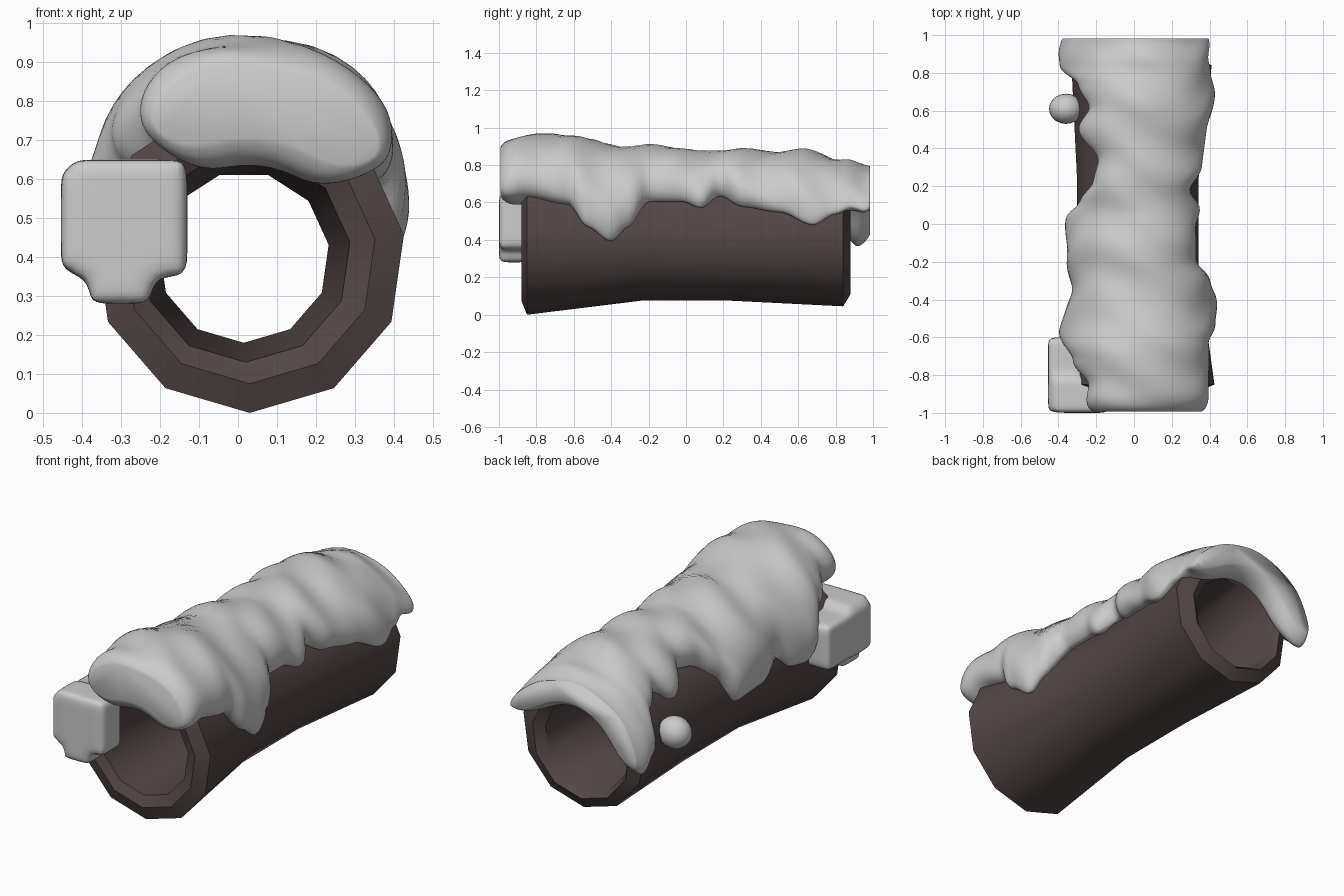
import bpy, bmesh
from math import sin, cos, pi, acos, copysign
from mathutils import Vector

if "Cube" in bpy.data.objects:
    bpy.data.objects.remove(bpy.data.objects["Cube"])

CX, CZ = 0.03, 0.40


def interp(table, y):
    """Smooth interpolation through (position, value) pairs."""
    if y <= table[0][0]:
        return table[0][1]
    for (a, va), (b, vb) in zip(table, table[1:]):
        if y <= b:
            t = (y - a) / (b - a)
            t = t * t * (3 - 2 * t)
            return va + (vb - va) * t
    return table[-1][1]


def loft(name, rings, close_loop=False):
    """Skin closed rings; join last to first, or cap both ends."""
    bm = bmesh.new()
    rows = [[bm.verts.new(p) for p in r] for r in rings]
    n = len(rows[0])
    pairs = list(zip(rows, rows[1:]))
    if close_loop:
        pairs.append((rows[-1], rows[0]))
    for r, s in pairs:
        for i in range(n):
            j = (i + 1) % n
            bm.faces.new((r[i], r[j], s[j], s[i]))
    if not close_loop:
        bm.faces.new(rows[0])
        bm.faces.new(rows[-1])
    bmesh.ops.recalc_face_normals(bm, faces=bm.faces)
    me = bpy.data.meshes.new(name)
    bm.to_mesh(me)
    bm.free()
    ob = bpy.data.objects.new(name, me)
    bpy.context.collection.objects.link(ob)
    return ob


def smooth(ob, angle):
    bpy.ops.object.select_all(action='DESELECT')
    ob.select_set(True)
    bpy.context.view_layer.objects.active = ob
    bpy.ops.object.shade_smooth_by_angle(angle=angle)


# Hollow log: eleven-sided tube, flared ends, bevelled rims (y, centre x, centre z, radius)
profile = [(-0.85, .03, .40, .40), (-0.24, .02, .40, .325), (0.24, .02, .40, .325),
           (0.84, .04, .42, .375), (0.88, .03, .41, .30), (0.84, .02, .40, .26),
           (0.24, .015, .40, .22), (-0.24, .015, .40, .22), (-0.85, .02, .40, .27),
           (-0.88, .03, .40, .325)]
rings = []
for y, cx, cz, r in profile:
    rings.append([(cx + r * sin(2 * pi * i / 11), y, cz - r * cos(2 * pi * i / 11))
                  for i in range(11)])
log = loft("hollow_log", rings, True)
bark = bpy.data.materials.new("bark")
bark.diffuse_color = (0.085, 0.062, 0.06, 1)
bark.use_nodes = True
bark.node_tree.nodes["Principled BSDF"].inputs["Base Color"].default_value = bark.diffuse_color
log.data.materials.append(bark)
smooth(log, 0.75)

# Snow blanket: lower edge heights on each side, and crest height, along the log
right_edge = [(-1, .62), (-.85, .64), (-.63, .60), (-.53, .47), (-.4, .39), (-.31, .47),
              (-.2, .61), (-.02, .61), (.08, .57), (.18, .645), (.3, .58), (.5, .55),
              (.68, .48), (.8, .54), (.88, .57), (1, .52)]
left_edge = [(-1, .70), (-.85, .72), (-.72, .64), (-.55, .42), (-.45, .43), (-.35, .51),
             (-.22, .42), (.03, .41), (.11, .58), (.22, .66), (.35, .68), (.5, .60),
             (.62, .68), (.74, .63), (.84, .43), (.92, .36), (1, .38)]
crest = [(-1, .95), (-.68, .97), (-.3, .905), (-.15, .91), (.1, .875), (.27, .89),
         (.43, .875), (.62, .885), (.85, .83), (1, .79)]
log_radius = [(-.85, .395), (-.24, .33), (.24, .33), (.85, .385)]
N, ROWS = 72, 110


def edge_angle(z, r):
    return acos(max(-1, min(1, (z - CZ) / r)))


rings = []
for k in range(ROWS + 1):
    s = -cos(pi * k / ROWS)
    y = 0.01 * (s < 0) * -s + 0.985 * (0.55 * s + 0.45 * (2 * k / ROWS - 1)) - 0.01 * (s < 0) * -2 * s
    # rounded ends
    d = max(0, abs(y) - 0.86) / 0.14
    e = max(0.0, 1 - d ** 3) ** 0.5
    r0 = interp(log_radius, y) + 0.01
    inner = 0.29 if abs(y) < 0.86 else 0.235
    al = edge_angle(interp(left_edge, y), r0)
    ar = edge_angle(interp(right_edge, y), r0)
    mid, half = (ar - al) / 2, (ar + al) / 2 * (0.8 + 0.2 * e)
    top = interp(crest, y) - CZ - r0
    ring = []
    for i in range(N):
        t = 2 * pi * i / N
        u = copysign(abs(cos(t)) ** 0.8, cos(t))
        a = mid + half * u
        bulge = max(0, 1 - abs(u) ** 5) ** 0.5
        if sin(t) >= 0:
            side = 0.05 + 0.012 * sin(9 * y + 4 * a)
            thick = side + (top - side) * max(0, cos(a)) ** 1.2
            thick += 0.008 * sin(22 * y + 3 * sin(3 * a)) * bulge
            r = r0 + thick * bulge
        else:
            r = r0 - (r0 - inner) * bulge
        core = r0 + 0.01
        r = core + (r - core) * (0.35 + 0.65 * e)
        ring.append((CX + r * sin(a), y, CZ + r * cos(a)))
    rings.append(ring)
snow = loft("snow_blanket", rings)
relax = snow.modifiers.new("relax", 'SMOOTH')
relax.factor = 0.5
relax.iterations = 3
smooth(snow, 3.1)


# Loose snow lumps: overlapping boxes melted together
def lump(name, boxes, voxel, steps):
    bm = bmesh.new()
    for lo, hi in boxes:
        lo, hi = Vector(lo), Vector(hi)
        vs = bmesh.ops.create_cube(bm, size=1)["verts"]
        for v in vs:
            v.co = (lo + hi) / 2 + v.co * (hi - lo)
    me = bpy.data.meshes.new(name)
    bm.to_mesh(me)
    bm.free()
    ob = bpy.data.objects.new(name, me)
    bpy.context.collection.objects.link(ob)
    rm = ob.modifiers.new("melt", 'REMESH')
    rm.mode = 'VOXEL'
    rm.voxel_size = voxel
    rm.use_smooth_shade = True
    sm = ob.modifiers.new("soften", 'SMOOTH')
    sm.factor = 0.5
    sm.iterations = steps
    return ob


lump("rim_snow_lump", [((-.42, -1.0, .35), (-.13, -.82, .65)),
                       ((-.38, -1.0, .28), (-.22, -.84, .40)),
                       ((-.455, -.99, .37), (-.28, -.60, .62))], 0.018, 14)

# Small round lump stuck to the left side
bpy.ops.mesh.primitive_uv_sphere_add(segments=20, ring_count=12, location=(-.36, .61, .48))
ball = bpy.context.object
ball.name = "side_snow_lump"
ball.scale = (.09, .08, .085)
smooth(ball, 3.1)
